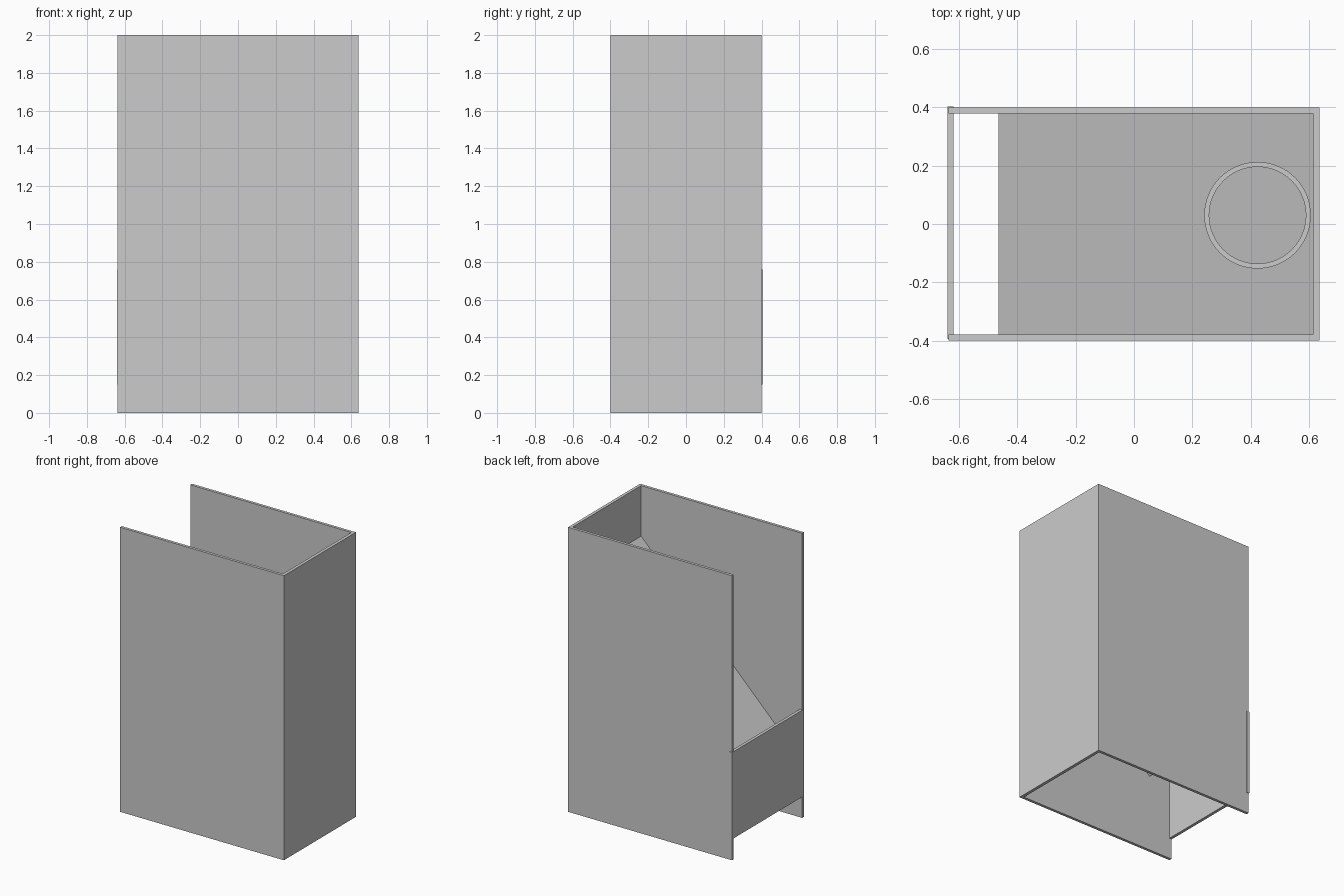
import bpy, bmesh, math
from mathutils import Vector, Matrix

if "Cube" in bpy.data.objects:
    bpy.data.objects.remove(bpy.data.objects["Cube"])


def box(name, lo, hi):
    """Axis-aligned panel between two corners."""
    lo, hi = Vector(lo), Vector(hi)
    bm = bmesh.new()
    size = hi - lo
    bmesh.ops.create_cube(bm, size=1, matrix=Matrix.Translation((lo + hi) / 2)
                          @ Matrix.Diagonal((*size, 1)))
    return finish(name, bm)


def finish(name, bm):
    bmesh.ops.recalc_face_normals(bm, faces=bm.faces)
    mesh = bpy.data.meshes.new(name)
    bm.to_mesh(mesh)
    bm.free()
    obj = bpy.data.objects.new(name, mesh)
    bpy.context.collection.objects.link(obj)
    return obj


T = 0.02  # panel thickness

# Tall cabinet walls, open at top and bottom
box("side_wall_near", (-0.637, -0.40, 0), (0.615, -0.40 + T, 2))
box("side_wall_far", (-0.637, 0.40 - T, 0), (0.637, 0.40, 2))
box("back_board", (0.615, -0.40, 0), (0.637, 0.40 - T, 2))

# Low panel across the open end, raised off the floor
box("low_panel", (-0.641, -0.395, 0.15), (-0.62, 0.404, 0.76))

# Sloping return ramp: thin 45 degree profile extruded across the width
bm = bmesh.new()
d = T * math.sqrt(0.5)
profile = [(-0.465, 0.565), (0.615, 1.645), (0.615, 1.645 - 2 * d), (-0.465 + d, 0.565 - d)]
face = bm.faces.new([bm.verts.new((x, -0.38, z)) for x, z in profile])
ext = bmesh.ops.extrude_face_region(bm, geom=[face])
bmesh.ops.translate(bm, vec=(0, 0.762, 0),
                    verts=[v for v in ext["geom"] if isinstance(v, bmesh.types.BMVert)])
finish("ramp", bm)

# Hoop: rectangular section spun around a vertical axis beside the back board
bm = bmesh.new()
section = [(0.166, -0.018), (0.183, -0.018), (0.183, 0.018), (0.166, 0.018)]
verts = [bm.verts.new((r, 0, z)) for r, z in section]
edges = [bm.edges.new((verts[i], verts[(i + 1) % 4])) for i in range(4)]
bmesh.ops.spin(bm, geom=verts + edges, cent=(0, 0, 0), axis=(0, 0, 1),
               angle=math.tau, steps=64, use_merge=True)
bmesh.ops.remove_doubles(bm, verts=bm.verts, dist=0.0005)
hoop = finish("hoop", bm)
hoop.location = (0.424, 0.03, 1.66)
bpy.context.view_layer.objects.active = hoop
hoop.select_set(True)
bpy.ops.object.shade_smooth_by_angle()
